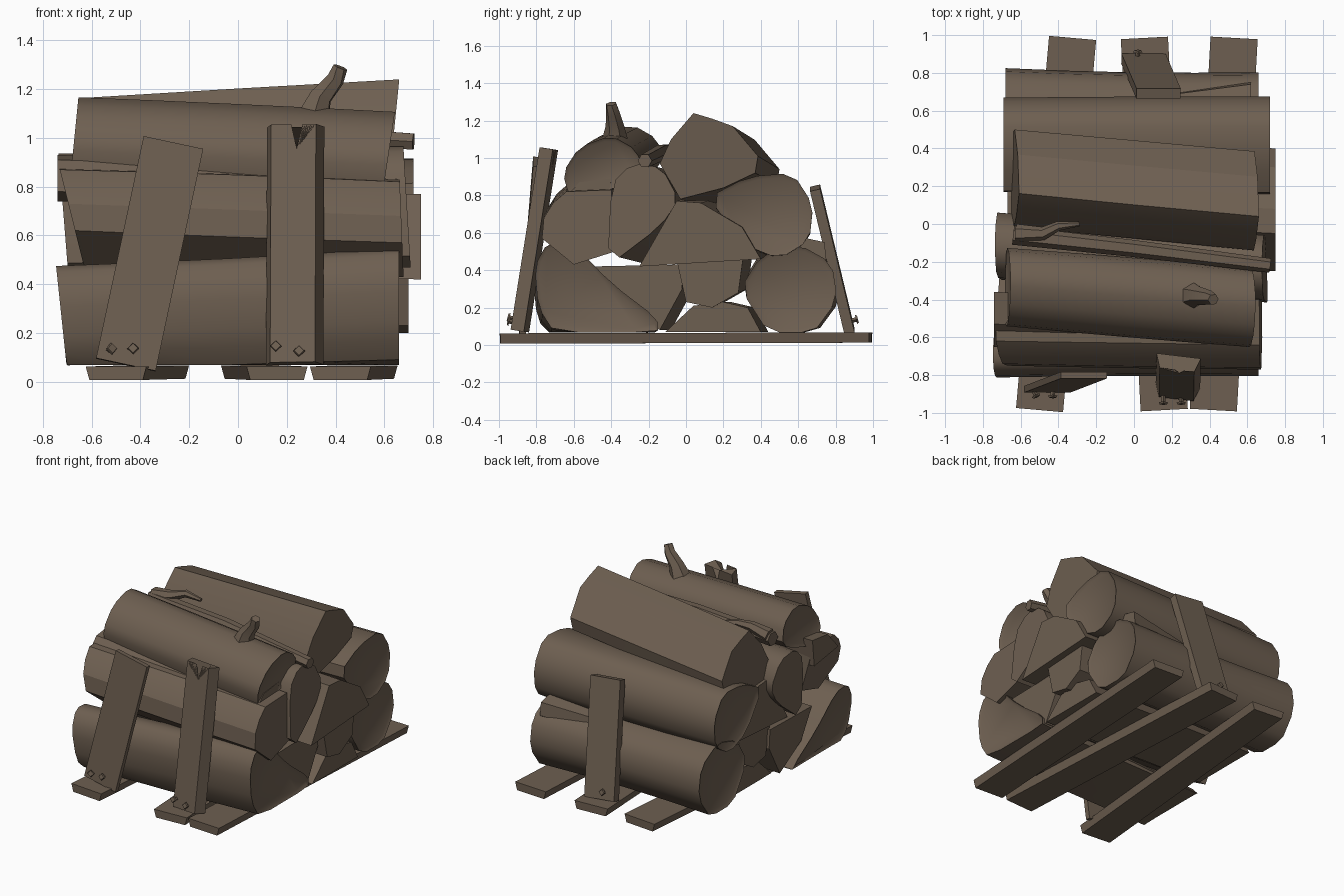
import bpy, bmesh, math
from mathutils import Vector

cube = bpy.data.objects.get("Cube")
if cube:
    bpy.data.objects.remove(cube, do_unlink=True)

# single weathered wood colour
wood = bpy.data.materials.new("weathered_wood")
wood.use_nodes = True
colour = (0.155, 0.115, 0.082, 1.0)
wood.diffuse_color = colour
wood.node_tree.nodes["Principled BSDF"].inputs["Base Color"].default_value = colour


def finish(name, bm, smooth_angle=None):
    """Turn a bmesh into a named wooden object."""
    bmesh.ops.recalc_face_normals(bm, faces=bm.faces[:])
    mesh = bpy.data.meshes.new(name)
    bm.to_mesh(mesh)
    bm.free()
    mesh.materials.append(wood)
    obj = bpy.data.objects.new(name, mesh)
    bpy.context.collection.objects.link(obj)
    if smooth_angle:
        bpy.ops.object.select_all(action='DESELECT')
        obj.select_set(True)
        bpy.context.view_layer.objects.active = obj
        bpy.ops.object.shade_smooth_by_angle(angle=math.radians(smooth_angle))


def skin(bm, rings):
    """Bridge successive rings of points and cap both ends."""
    loops = [[bm.verts.new(p) for p in ring] for ring in rings]
    count = len(loops[0])
    for a, b in zip(loops, loops[1:]):
        for i in range(count):
            j = (i + 1) % count
            bm.faces.new((a[i], a[j], b[j], b[i]))
    return [bm.faces.new(loops[0]), bm.faces.new(loops[-1])]


def rounded(points):
    """Cut every corner of a profile once."""
    result = []
    for i, p in enumerate(points):
        before, after = points[i - 1], points[(i + 1) % len(points)]
        result += [p.lerp(before, 0.22), p.lerp(after, 0.22)]
    return result


def log(name, profile, left, right, shift=(0, 0), scale=1.0, swell=0.0,
        tilt=(0, 0), is_round=True, rim=False):
    """Log along x: (y, z) profile at the +x end, shifted and scaled at the -x end.
    tilt leans the -x and +x end cuts outward with height."""
    points = [Vector(p) for p in profile]
    if is_round:
        points = rounded(points)
    centre = sum(points, Vector((0, 0))) / len(points)
    rings = []
    for step in range(5):
        t = step / 4
        size = 1 + (scale - 1) * t + swell * math.sin(math.pi * t)
        lean = tilt[1] * max(0, 1 - 2 * t) - tilt[0] * max(0, 2 * t - 1)
        ring = []
        for p in points:
            q = centre + (p - centre) * size + Vector(shift) * t
            ring.append((right + (left - right) * t + lean * (p.y - centre.y),
                         q.x, max(q.y, 0.068)))
        rings.append(ring)
    bm = bmesh.new()
    caps = skin(bm, rings)
    if rim:
        bmesh.ops.recalc_face_normals(bm, faces=bm.faces[:])
        bmesh.ops.inset_individual(bm, faces=caps, thickness=0.02, depth=-0.012)
    finish(name, bm, 38 if is_round else 20)


def plank(name, start, end, width, thick, face, taper=1.0, notch=0.0):
    """Board between two points; face is the direction its broad side looks,
    taper scales the width of the opposite side."""
    start, end = Vector(start), Vector(end)
    along = (end - start).normalized()
    side = along.cross(Vector(face)).normalized()
    out = side.cross(along).normalized()
    columns = (-1, -0.1, 0.15, 0.4, 1)
    outline = [(u * taper, -1) for u in columns] + [(u, 1) for u in reversed(columns)]
    rings = [[p + side * (u * width / 2) + out * (v * thick / 2) for u, v in outline]
             for p in (start, end)]
    for i in (2, 7):
        rings[1][i] -= along * notch
    bm = bmesh.new()
    skin(bm, rings)
    finish(name, bm)


def twig(name, path, radii, sides=6):
    """Tapered branch following a few points."""
    path = [Vector(p) for p in path]
    rings = []
    for i, p in enumerate(path):
        aim = path[min(i + 1, len(path) - 1)] - path[max(i - 1, 0)]
        turn = aim.to_track_quat('Z', 'Y')
        rings.append([p + turn @ Vector((radii[i] * math.cos(k * math.tau / sides),
                                         radii[i] * math.sin(k * math.tau / sides), 0))
                      for k in range(sides)])
    bm = bmesh.new()
    skin(bm, rings)
    finish(name, bm, 40)


def nail(name, at, outward, bent=0.0):
    """Square nail with a flat head, standing proud of a board."""
    at, out = Vector(at), Vector((bent, outward, 0.25)).normalized()
    tip = at + out * 0.025
    twig(name + "_shank", [at - out * 0.02, tip], [0.012, 0.012], 4)
    twig(name + "_head", [tip, tip + out * 0.01], [0.025, 0.02], 4)


# three skids under the stack
for name, front_x, back_x in (("left_skid", 0.42, 0.53), ("middle_skid", 0.16, 0.055),
                              ("right_skid", -0.5, -0.325)):
    plank(name, (front_x, -0.985, 0.035), (back_x, 0.985, 0.04), 0.25, 0.055, (0, 0, 1), 0.88)

# upright boards holding the stack
plank("front_right_board", (-0.46, -0.875, 0.07), (-0.265, -0.80, 0.98), 0.25, 0.035, (0, -1, 0))
plank("front_left_board", (0.228, -0.89, 0.075), (0.232, -0.735, 1.05), 0.185, 0.075,
      (-0.12, -1, 0), 1.28, 0.1)
plank("back_board", (0.05, 0.875, 0.07), (0.13, 0.69, 0.84), 0.235, 0.055, (0, 1, 0))
for i, (x, y, z, direction, bend) in enumerate((
        (-0.53, -0.885, 0.13, -1, 0.5), (-0.43, -0.885, 0.13, -1, 0),
        (0.155, -0.92, 0.14, -1, 0), (0.25, -0.92, 0.12, -1, 0), (0.02, 0.885, 0.13, 1, 0))):
    nail("nail_%d" % (i + 1), (x, y, z), direction, bend)

# bottom row
log("bottom_front_log", [(-0.7, 0.06), (-0.79, 0.2), (-0.81, 0.42), (-0.74, 0.55), (-0.6, 0.54),
                         (-0.4, 0.33), (-0.15, 0.14), (-0.15, 0.06)],
    -0.72, 0.66, (-0.02, -0.06), 0.95, -0.02, (0.1, 0), rim=True)
log("bottom_half_log", [(-0.5, 0.42), (-0.03, 0.43), (-0.02, 0.3), (-0.14, 0.08), (-0.38, 0.22)],
    -0.68, 0.64, (0.06, 0), is_round=False)
log("bottom_split_piece", [(-0.11, 0.07), (0.4, 0.07), (0.33, 0.2), (0.2, 0.23), (0.04, 0.21)],
    -0.62, 0.66, (0.04, 0), is_round=False)
log("bottom_back_log", [(0.45, 0.05), (0.67, 0.05), (0.81, 0.24), (0.78, 0.44), (0.6, 0.54),
                        (0.4, 0.48), (0.29, 0.3)],
    -0.68, 0.66, (0.01, 0.01), 1.05, -0.05, rim=True)
log("inner_wedge", [(-0.06, 0.5), (0.18, 0.54), (0.31, 0.5), (0.28, 0.28), (0.14, 0.2), (0.0, 0.23)],
    -0.66, 0.7, (0.05, 0.02), is_round=False)
log("back_chip", [(0.55, 0.44), (0.7, 0.41), (0.75, 0.46), (0.74, 0.55), (0.6, 0.58)],
    0.0, 0.62, (-0.08, -0.05), is_round=False)

# middle row
log("middle_front_log", [(-0.6, 0.43), (-0.77, 0.57), (-0.76, 0.68), (-0.71, 0.76), (-0.64, 0.82),
                         (-0.4, 0.83), (-0.38, 0.5)],
    -0.69, 0.67, (0.02, 0.05), 1.0, 0.02, (0.25, -0.04), is_round=False)
log("middle_log", [(-0.42, 0.42), (-0.4, 0.86), (-0.29, 0.97), (-0.13, 0.95), (-0.04, 0.78),
                   (-0.13, 0.64)],
    -0.72, 0.69, (0.12, -0.03), tilt=(0.08, -0.06))
log("middle_wedge", [(-0.25, 0.42), (-0.05, 0.77), (0.08, 0.76), (0.3, 0.63), (0.4, 0.46)],
    -0.67, 0.75, (0.07, 0.02), is_round=False)
log("middle_back_log", [(0.3, 0.54), (0.12, 0.79), (0.33, 0.9), (0.57, 0.92), (0.68, 0.75),
                        (0.66, 0.56), (0.5, 0.46)],
    -0.69, 0.72, (0.0, -0.02), 0.97, 0.01, rim=True)
log("middle_shard", [(-0.69, 0.74), (-0.57, 0.87), (-0.4, 0.89), (-0.42, 0.7)],
    -0.74, 0.6, (0.04, 0.04), is_round=False)

# top row
log("top_back_log", [(-0.03, 0.78), (-0.14, 0.97), (-0.08, 1.1), (0.04, 1.24), (0.14, 1.21),
                     (0.25, 1.17), (0.385, 1.01), (0.37, 0.92), (0.2, 0.84)],
    -0.63, 0.64, (0.12, -0.07), 0.98, tilt=(-0.1, 0.1), is_round=False)
log("top_front_log", [(-0.62, 0.78), (-0.66, 0.92), (-0.57, 1.06), (-0.4, 1.12), (-0.26, 1.04),
                      (-0.23, 0.9), (-0.4, 0.83)],
    -0.67, 0.62, (0.11, 0.06), 1.0, 0.02, (-0.1, 0.15), rim=True)
twig("branch_stub", [(0.3, -0.38, 1.06), (0.34, -0.38, 1.17), (0.4, -0.39, 1.24),
                     (0.42, -0.4, 1.29)], [0.08, 0.05, 0.038, 0.03])

# thin pole and curved twig lying in the gap
twig("thin_pole", [(-0.64, -0.06, 1.03), (0.0, -0.13, 1.03), (0.72, -0.22, 0.985)],
     [0.05, 0.045, 0.038])
twig("curved_twig", [(-0.62, -0.05, 1.05), (-0.48, -0.05, 1.08), (-0.4, -0.01, 1.1),
                     (-0.29, 0.0, 1.08)], [0.05, 0.035, 0.025, 0.012])
